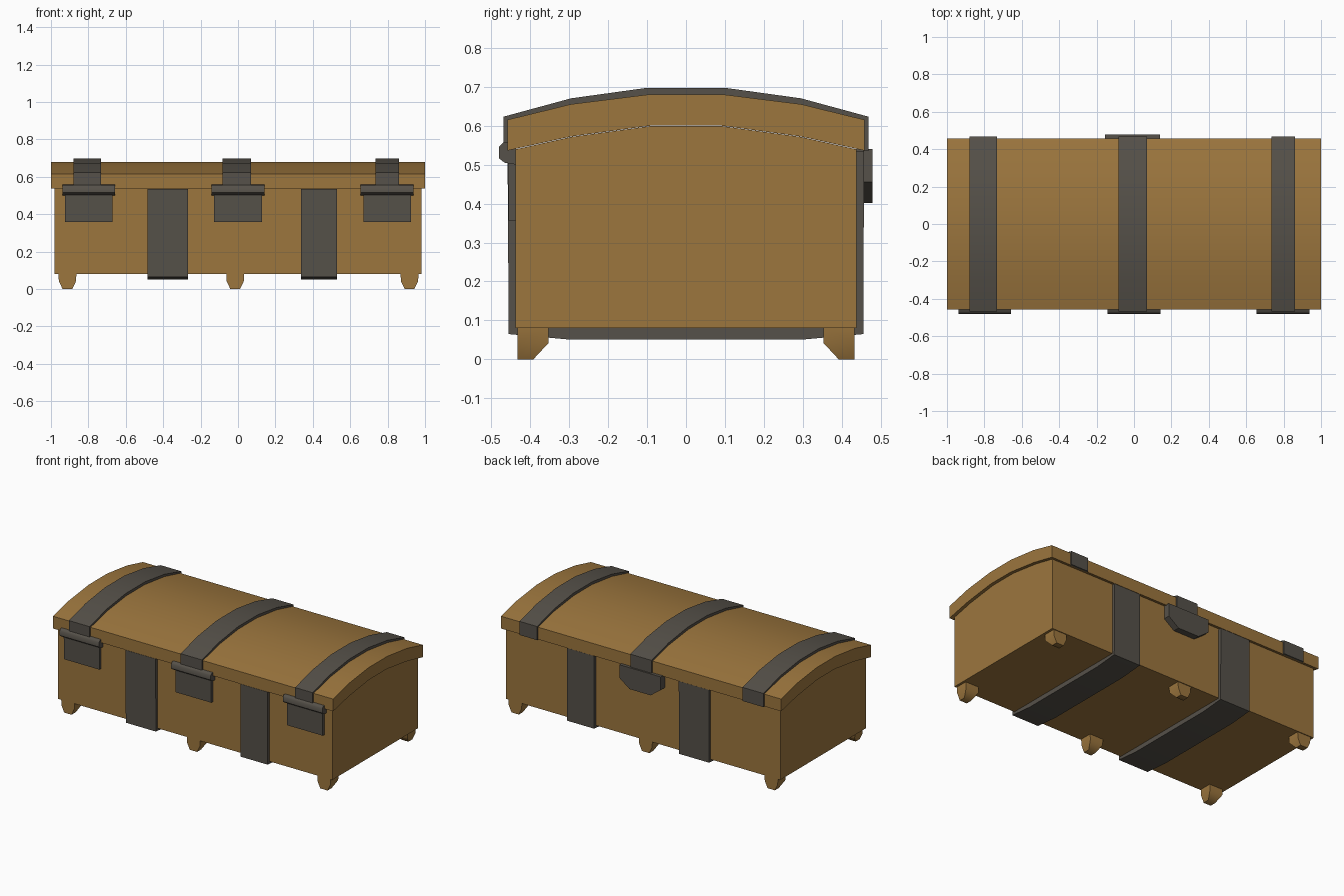
import bpy, bmesh, math

if "Cube" in bpy.data.objects:
    bpy.data.objects.remove(bpy.data.objects["Cube"])


def material(name, color):
    m = bpy.data.materials.new(name)
    m.diffuse_color = (*color, 1)
    m.use_nodes = True
    m.node_tree.nodes["Principled BSDF"].inputs["Base Color"].default_value = m.diffuse_color
    return m


WOOD = material("brown_wood", (0.335, 0.182, 0.048))
IRON = material("dark_iron", (0.092, 0.082, 0.067))


def finish(name, bm, mat, angle):
    bmesh.ops.recalc_face_normals(bm, faces=bm.faces)
    mesh = bpy.data.meshes.new(name)
    bm.to_mesh(mesh)
    bm.free()
    mesh.materials.append(mat)
    obj = bpy.data.objects.new(name, mesh)
    bpy.context.collection.objects.link(obj)
    if angle:
        bpy.ops.object.select_all(action='DESELECT')
        obj.select_set(True)
        bpy.context.view_layer.objects.active = obj
        bpy.ops.object.shade_smooth_by_angle(angle=math.radians(angle))


def extrude(name, profile, a, b, mat, axis='x', angle=30):
    """Closed outline pushed from a to b: (y, z) along x, or (x, z) along y."""
    bm = bmesh.new()
    place = (lambda p, t: (t, p[0], p[1])) if axis == 'x' else (lambda p, t: (p[0], t, p[1]))
    ends = [[bm.verts.new(place(p, t)) for p in profile] for t in (a, b)]
    for ring in ends:
        bm.faces.new(ring)
    n = len(profile)
    for i in range(n):
        j = (i + 1) % n
        bm.faces.new((ends[0][i], ends[0][j], ends[1][j], ends[1][i]))
    finish(name, bm, mat, angle)


def mirrored(half):
    """Complete a right-hand half outline with its left-hand copy."""
    return half + [(-y, z) for y, z in reversed(half)]


# Arched outlines, from the edge to the crown
INNER = [(0.458, 0.536), (0.295, 0.572), (0.09, 0.60)]
OUTER = [(0.458, 0.615), (0.295, 0.655), (0.095, 0.68)]
BAND = [(0.468, 0.535), (0.468, 0.623), (0.295, 0.67), (0.1, 0.697)]

# Box body, with its top following the underside of the lid
extrude("chest_body", mirrored([(0.438, 0.08), (0.438, 0.539), (0.295, 0.571), (0.09, 0.599)]),
        -0.98, 0.98, WOOD)

# Arched lid shell
lid = mirrored(OUTER) + [(-y, z) for y, z in INNER] + INNER[::-1]
extrude("lid", lid, -1, 1, WOOD)

# Iron bands over the lid
lid_band = mirrored(BAND) + [(-y, z) for y, z in OUTER] + OUTER[::-1]
lid_band.insert(8, (-0.456, 0.535))
lid_band.append((0.456, 0.535))
for x0, x1 in ((-0.88, -0.732), (-0.082, 0.07), (0.736, 0.861)):
    extrude("lid_band", lid_band, x0, x1, IRON)

# Iron bands wrapped under the body
under = [(-0.436, 0.535), (-0.458, 0.535), (-0.455, 0.065), (-0.3, 0.051), (0.3, 0.051),
         (0.455, 0.065), (0.457, 0.535), (0.436, 0.535), (0.436, 0.082), (-0.436, 0.082)]
for x0, x1 in ((-0.483, -0.268), (0.338, 0.53)):
    extrude("body_band", under, x0, x1, IRON)

# Front hinges: flat plate with a faceted barrel above it
barrel = [(-0.436, 0.56), (-0.47, 0.556), (-0.48, 0.545), (-0.48, 0.516), (-0.466, 0.505), (-0.436, 0.50)]
plate = [(-0.436, 0.52), (-0.457, 0.52), (-0.455, 0.357), (-0.436, 0.357)]
for c in (-0.798, 0, 0.797):
    extrude("hinge_barrel", barrel, c - 0.141, c + 0.141, IRON, angle=50)
    extrude("hinge_plate", plate, c - 0.127, c + 0.127, IRON)

# Rear clasp plate with clipped lower corners
clasp = [(-0.155, 0.54), (0.14, 0.54), (0.14, 0.455), (0.068, 0.402), (-0.083, 0.402), (-0.155, 0.455)]
extrude("rear_clasp", clasp, 0.436, 0.479, IRON, 'y')


# Six stubby feet: upright outside, tapered on the sides and the inside
def foot(x, side):
    bm = bmesh.new()
    rings = []
    for z, w, inner in ((0.085, 0.048, 0.353), (0.042, 0.046, 0.353), (0.0, 0.026, 0.392)):
        rings.append([bm.verts.new((x + dx, side * y, z)) for dx, y in
                      ((-w, inner), (w, inner), (w, 0.433), (-w, 0.433))])
    for lo, hi in zip(rings, rings[1:]):
        for i in range(4):
            bm.faces.new((lo[i], lo[(i + 1) % 4], hi[(i + 1) % 4], hi[i]))
    bm.faces.new(rings[0])
    bm.faces.new(rings[-1])
    finish("foot", bm, WOOD, 50)


for side in (-1, 1):
    for x in (-0.912, -0.015, 0.917):
        foot(x, side)
